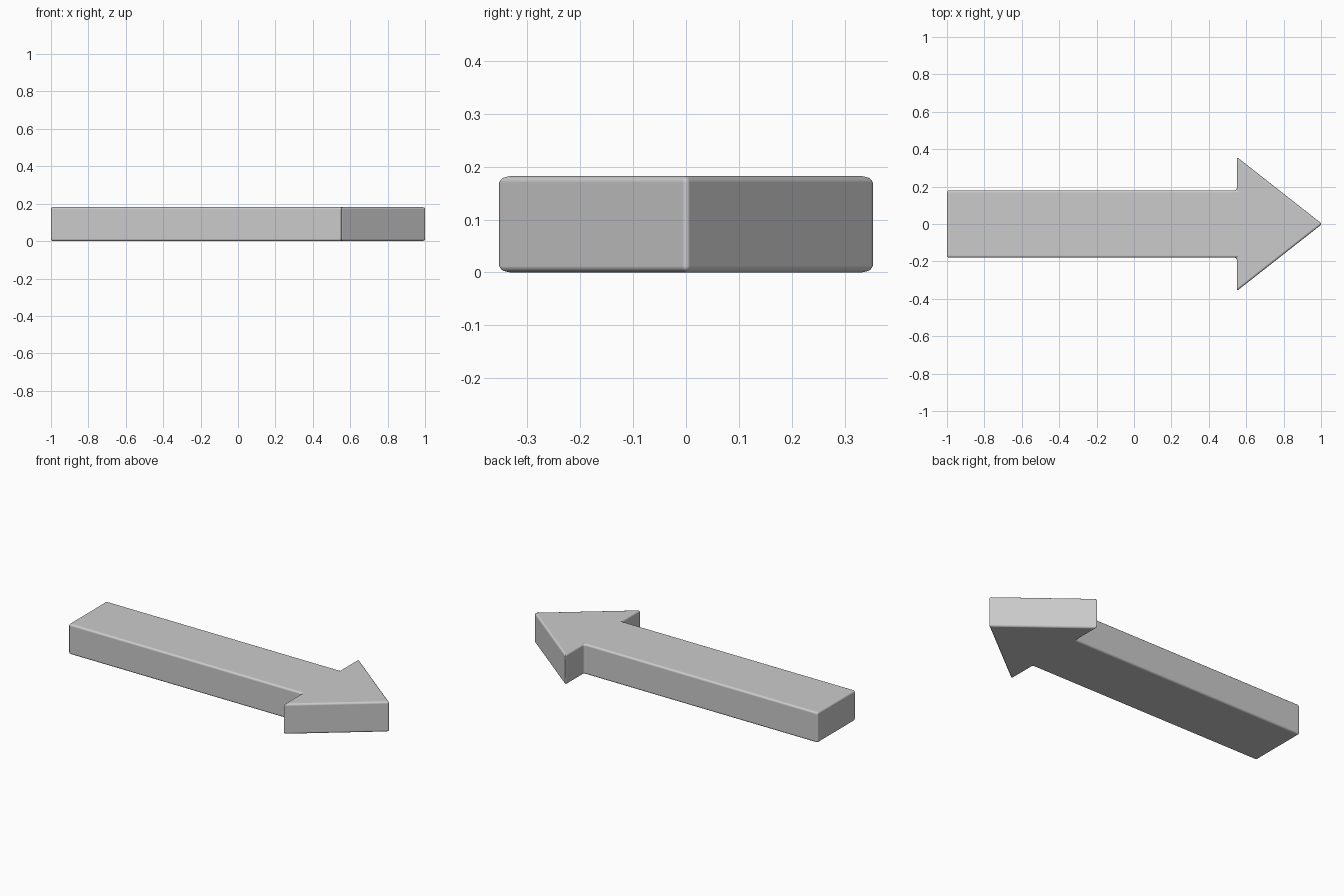
import bpy
import bmesh

if "Cube" in bpy.data.objects:
    bpy.data.objects.remove(bpy.data.objects["Cube"])

HEIGHT = 0.182
BEVEL = 0.012

# Arrow outline: one half, mirrored across the x axis
half = [(-1.0, -0.18), (0.55, -0.18), (0.55, -0.358)]
outline = half + [(1.006, 0.0)] + [(x, -y) for x, y in reversed(half)]

# Extrude the outline into a slab
bm = bmesh.new()
base = bm.faces.new([bm.verts.new((x, y, 0)) for x, y in outline])
top = bmesh.ops.extrude_face_region(bm, geom=[base], use_keep_orig=True)
verts = [v for v in top["geom"] if isinstance(v, bmesh.types.BMVert)]
bmesh.ops.translate(bm, verts=verts, vec=(0, 0, HEIGHT))
bmesh.ops.recalc_face_normals(bm, faces=bm.faces)
mesh = bpy.data.meshes.new("arrow")
bm.to_mesh(mesh)
bm.free()

arrow = bpy.data.objects.new("arrow", mesh)
bpy.context.collection.objects.link(arrow)

# Small rounded edges all over
bevel = arrow.modifiers.new("rounded_edges", "BEVEL")
bevel.width = BEVEL
bevel.segments = 3
bevel.limit_method = "ANGLE"
bevel.harden_normals = True

bpy.context.view_layer.objects.active = arrow
arrow.select_set(True)
bpy.ops.object.shade_smooth()
